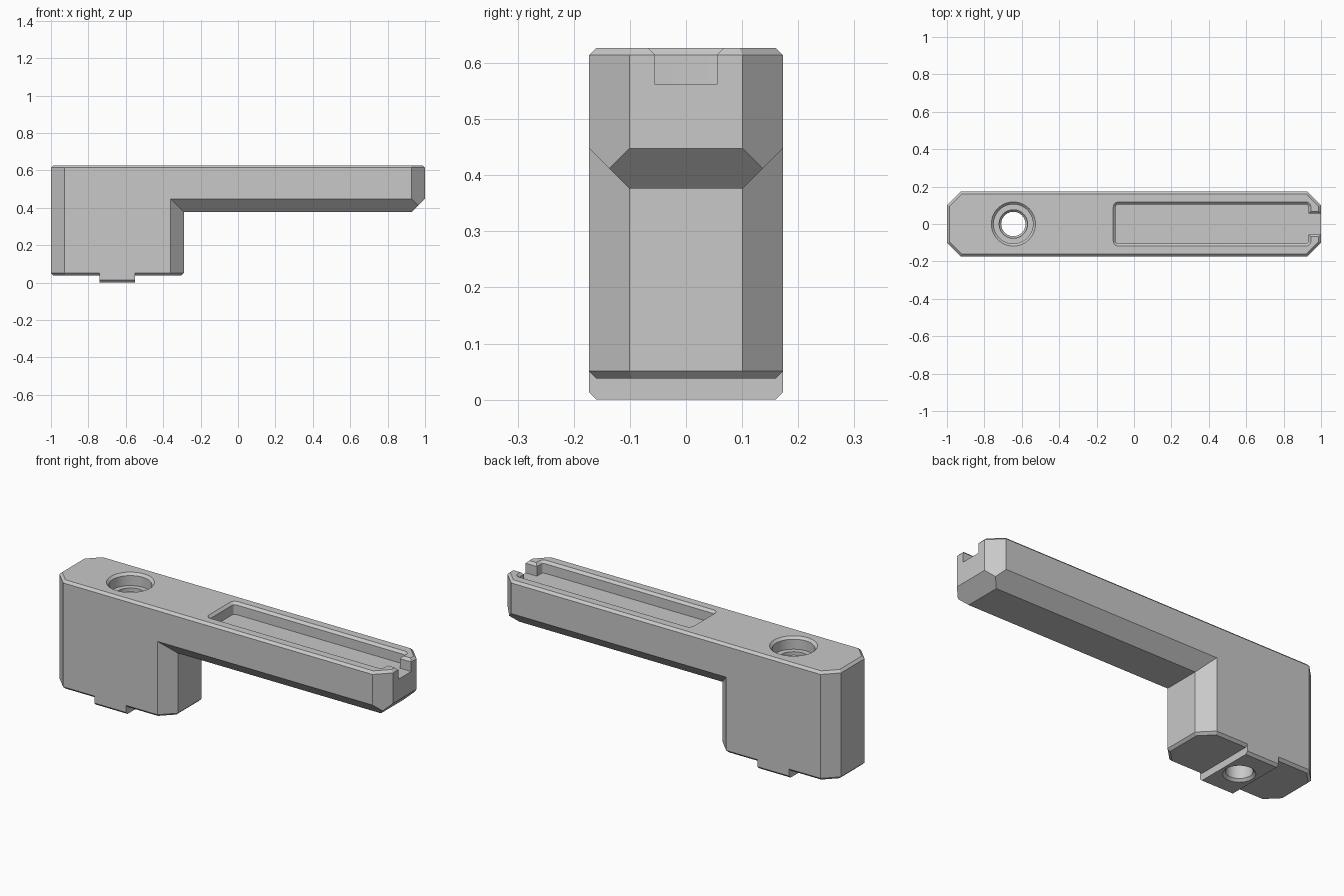
import bpy, bmesh, math
from mathutils import Vector

cube = bpy.data.objects.get("Cube")
if cube:
    bpy.data.objects.remove(cube, do_unlink=True)

W, TOP, BASE = 0.173, 0.627, 0.038   # half width, top height, column underside
BIG, SMALL = 0.072, 0.013            # chamfer sizes

grey = bpy.data.materials.new("plain_grey")
grey.use_nodes = True
colour = (0.58, 0.58, 0.58, 1)
grey.diffuse_color = colour
grey.node_tree.nodes["Principled BSDF"].inputs["Base Color"].default_value = colour


def finish(bm, name):
    bmesh.ops.recalc_face_normals(bm, faces=bm.faces)
    mesh = bpy.data.meshes.new(name)
    bm.to_mesh(mesh)
    bm.free()
    mesh.materials.append(grey)
    obj = bpy.data.objects.new(name, mesh)
    bpy.context.collection.objects.link(obj)
    return obj


def chamfered_box(name, lo, hi, cuts):
    """Box whose edges, named by two-axis directions, are sliced off at 45 degrees."""
    bm = bmesh.new()
    bmesh.ops.create_cube(bm, size=1)
    lo, hi = Vector(lo), Vector(hi)
    for v in bm.verts:
        v.co = [hi[i] if v.co[i] > 0 else lo[i] for i in range(3)]
    for direction, size in cuts:
        n = Vector(direction)
        corner = Vector([hi[i] if n[i] > 0 else lo[i] for i in range(3)])
        # diagonal ends trim the small rim where it runs around the corner chamfers
        inset = n.normalized() * size / math.sqrt(2)
        r = bmesh.ops.bisect_plane(bm, geom=bm.verts[:] + bm.edges[:] + bm.faces[:],
                                   plane_co=corner - inset, plane_no=n, clear_outer=True)
        rim = [e for e in r["geom_cut"] if isinstance(e, bmesh.types.BMEdge)]
        bmesh.ops.holes_fill(bm, edges=rim, sides=0)
    return finish(bm, name)


def stack(name, sections):
    """Solid skinned through closed outlines that have equal point counts."""
    bm = bmesh.new()
    loops = [[bm.verts.new(p) for p in s] for s in sections]
    for a, b in zip(loops, loops[1:]):
        for i in range(len(a)):
            j = (i + 1) % len(a)
            bm.faces.new((a[i], a[j], b[j], b[i]))
    bm.faces.new(loops[0])
    bm.faces.new(loops[-1])
    return finish(bm, name)


def circle(x, r, z, n=48):
    return [(x + r * math.cos(i * math.tau / n), r * math.sin(i * math.tau / n), z)
            for i in range(n)]


def rounded_rect(x0, x1, y, r, z, n=6):
    pts = []
    centres = [(x1 - r, y - r), (x0 + r, y - r), (x0 + r, r - y), (x1 - r, r - y)]
    for q, (cx, cy) in enumerate(centres):
        for i in range(n + 1):
            a = (q + i / n) * math.pi / 2
            pts.append((cx + r * math.cos(a), cy + r * math.sin(a), z))
    return pts


def combine(body, tool, operation):
    mod = body.modifiers.new(operation, 'BOOLEAN')
    mod.operation, mod.solver, mod.object = operation, 'EXACT', tool
    tool.hide_render = True
    bpy.context.view_layer.objects.active = body
    bpy.ops.object.modifier_apply(modifier=mod.name)
    bpy.data.objects.remove(tool, do_unlink=True)


def prism_rim(z_sign):
    """Small chamfers on the straight sides and ends of a top or bottom face."""
    return [((s, 0, z_sign), SMALL) for s in (-1, 1)] + [((0, s, z_sign), SMALL) for s in (-1, 1)]


corners = [((sx, sy, 0), BIG) for sx in (-1, 1) for sy in (-1, 1)]


def corner_rim(name, x0, x1, z_edge, z_far):
    """Octagonal block whose rim at z_edge is chamfered all around."""
    def outline(inset, z):
        c = BIG - inset * (2 - math.sqrt(2))
        a, b, w = x0 + inset, x1 - inset, W - inset
        return [(a + c, -w, z), (b - c, -w, z), (b, c - w, z), (b, w - c, z),
                (b - c, w, z), (a + c, w, z), (a, w - c, z), (a, c - w, z)]
    step = math.copysign(SMALL, z_far - z_edge)
    return stack(name, [outline(SMALL, z_edge), outline(0, z_edge + step), outline(0, z_far)])


# Long arm: chamfered underside below, rimmed slab on top
body = chamfered_box("clamp_body", (-1, -W, 0.376), (1, W, 0.55),
                     corners + [((0, s, -1), BIG) for s in (-1, 1)] + [((1, 0, -1), BIG)])
combine(body, corner_rim("arm_top", -1, 1, TOP, 0.5), 'UNION')

# Column and locating key beneath it
combine(body, corner_rim("column", -1, -0.29, BASE, 0.52), 'UNION')
key = chamfered_box("locating_key", (-0.74, -W, 0), (-0.55, W, 0.07),
                    [((0, s, -1), SMALL) for s in (-1, 1)])
combine(body, key, 'UNION')

# Stepped bolt hole with chamfered mouths
bore = [(0.09, -0.012), (0.065, 0.013), (0.065, 0.53), (0.076, 0.541), (0.076, 0.56),
        (0.105, 0.56), (0.105, TOP - SMALL), (0.118, TOP), (0.128, TOP + 0.01)]
combine(body, stack("bolt_hole", [circle(-0.645, r, z) for r, z in bore]), 'DIFFERENCE')

# Shallow pocket in the arm with a chamfered rim
FLOOR = 0.562
pocket = [(0, FLOOR), (0, TOP - SMALL), (SMALL, TOP), (2 * SMALL, TOP + SMALL)]
combine(body, stack("pocket", [rounded_rect(-0.098 - g, 0.933 + g, 0.105 + g, 0.015 + g, z)
                               for g, z in pocket]), 'DIFFERENCE')

# Notch through the end wall, flared at the top
half = [(0.055, FLOOR), (0.055, TOP - SMALL), (0.081, TOP + SMALL)]
profile = half + [(-y, z) for y, z in reversed(half)]
combine(body, stack("end_notch", [[(x, y, z) for y, z in profile] for x in (0.85, 1.1)]),
        'DIFFERENCE')

# Tidy flat regions and shade
bm = bmesh.new()
bm.from_mesh(body.data)
bmesh.ops.remove_doubles(bm, verts=bm.verts, dist=1e-5)
bmesh.ops.dissolve_limit(bm, angle_limit=math.radians(0.5), verts=bm.verts, edges=bm.edges)
bm.to_mesh(body.data)
bm.free()
bpy.ops.object.select_all(action='DESELECT')
body.select_set(True)
bpy.context.view_layer.objects.active = body
bpy.ops.object.shade_smooth_by_angle(angle=math.radians(30))
